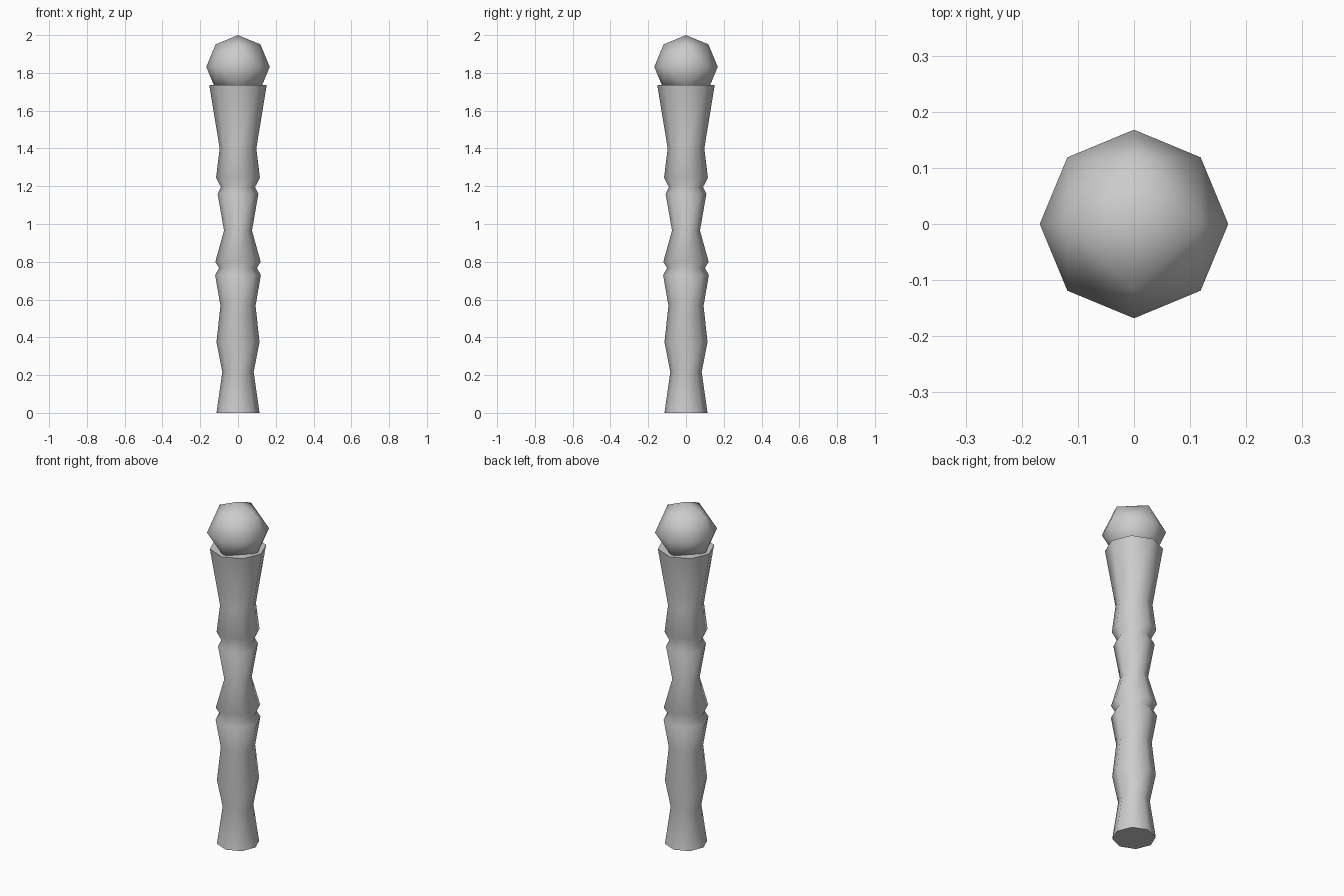
import bpy, bmesh, math
from itertools import product
from mathutils import Vector

if "Cube" in bpy.data.objects:
    bpy.data.objects.remove(bpy.data.objects["Cube"])

SIDES = 8
# Turned post profile: (height, radius)
PROFILE = [(0, .114), (.217, .083), (.375, .114), (.567, .093), (.73, .121),
           (.767, .1), (.8, .12), (.965, .074), (1.16, .108), (1.195, .09),
           (1.245, .116), (1.4, .097), (1.735, .152)]

grey = bpy.data.materials.new("light grey")
grey.use_nodes = True
colour = (.6, .6, .6, 1)
grey.diffuse_color = colour
grey.node_tree.nodes["Principled BSDF"].inputs["Base Color"].default_value = colour


def finish(bm, name):
    bmesh.ops.recalc_face_normals(bm, faces=bm.faces)
    mesh = bpy.data.meshes.new(name)
    bm.to_mesh(mesh)
    bm.free()
    mesh.materials.append(grey)
    obj = bpy.data.objects.new(name, mesh)
    bpy.context.collection.objects.link(obj)
    bpy.ops.object.select_all(action='DESELECT')
    obj.select_set(True)
    bpy.context.view_layer.objects.active = obj
    bpy.ops.object.shade_smooth_by_angle(angle=math.radians(75))
    return obj


# Post: stacked octagonal rings, capped at both ends
bm = bmesh.new()
rings = []
for z, r in PROFILE:
    angles = [math.tau * i / SIDES for i in range(SIDES)]
    rings.append([bm.verts.new((r * math.cos(a), r * math.sin(a), z)) for a in angles])
for low, high in zip(rings, rings[1:]):
    for i in range(SIDES):
        j = (i + 1) % SIDES
        bm.faces.new((low[i], low[j], high[j], high[i]))
bm.faces.new(rings[0])
bm.faces.new(rings[-1])
finish(bm, "post")

# Ball finial: octahedron subdivided once and rounded
bm = bmesh.new()
for p in product((-1, 0, 1), repeat=3):
    if sum(map(abs, p)) in (1, 2):
        bm.verts.new(Vector(p).normalized() * .168)
bmesh.ops.convex_hull(bm, input=bm.verts)
ball = finish(bm, "ball_finial")
ball.location.z = 2 - .168
